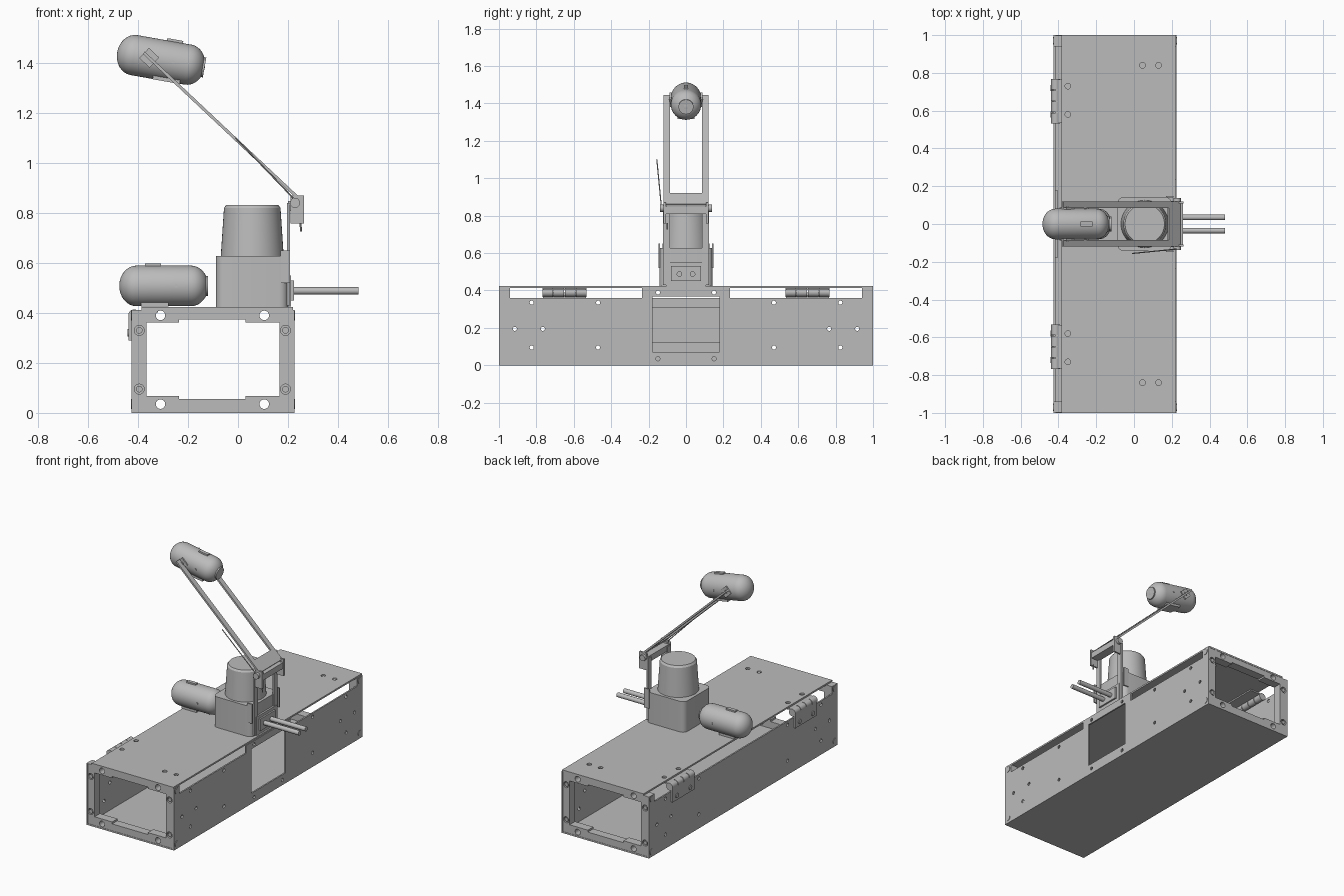
import bpy, bmesh
from math import radians, pi, cos, sin
from mathutils import Vector, Matrix

cube = bpy.data.objects.get("Cube")
if cube:
    bpy.data.objects.remove(cube)

grey = bpy.data.materials.new("plain grey")
grey.use_nodes = True
grey.diffuse_color = (0.5, 0.5, 0.5, 1)
grey.node_tree.nodes["Principled BSDF"].inputs["Base Color"].default_value = (0.5, 0.5, 0.5, 1)


def finish(name, bm, smooth=False):
    mesh = bpy.data.meshes.new(name)
    bmesh.ops.recalc_face_normals(bm, faces=bm.faces)
    bm.to_mesh(mesh)
    bm.free()
    mesh.materials.append(grey)
    ob = bpy.data.objects.new(name, mesh)
    bpy.context.collection.objects.link(ob)
    bpy.ops.object.select_all(action='DESELECT')
    bpy.context.view_layer.objects.active = ob
    ob.select_set(True)
    if smooth:
        bpy.ops.object.shade_smooth_by_angle(angle=radians(35))
    return ob


def add_box(bm, x, y, z):
    """Box from three (low, high) ranges."""
    mid = [(a + b) / 2 for a, b in (x, y, z)]
    size = [b - a for a, b in (x, y, z)]
    return bmesh.ops.create_cube(bm, size=1, matrix=Matrix.Translation(mid) @ Matrix.Diagonal((*size, 1)))


def add_rod(bm, a, b, r, r2=None, n=24):
    a, b = Vector(a), Vector(b)
    d = b - a
    m = Matrix.Translation((a + b) / 2) @ d.to_track_quat('Z', 'Y').to_matrix().to_4x4()
    bmesh.ops.create_cone(bm, cap_ends=True, segments=n, radius1=r,
                          radius2=r if r2 is None else r2, depth=d.length, matrix=m)


def box(name, x, y, z, bevel=0):
    bm = bmesh.new()
    add_box(bm, x, y, z)
    if bevel:
        edges = [e for e in bm.edges if abs((e.verts[0].co - e.verts[1].co).normalized().z) > 0.9]
        bmesh.ops.bevel(bm, geom=edges, offset=bevel, segments=5, affect='EDGES', profile=0.5)
    return finish(name, bm, bevel > 0)


def rod(name, a, b, r, r2=None, n=24):
    bm = bmesh.new()
    add_rod(bm, a, b, r, r2, n)
    return finish(name, bm, True)


def cut(ob, boxes=(), rods=()):
    """Subtract boxes, then rods, from a part."""
    for items, add in ((boxes, add_box), (rods, add_rod)):
        for item in items:
            bm = bmesh.new()
            add(bm, *item)
            tool = finish("cutter", bm)
            tool.hide_render = True
            mod = ob.modifiers.new("cut", 'BOOLEAN')
            mod.operation, mod.solver, mod.object = 'DIFFERENCE', 'EXACT', tool
            bpy.context.view_layer.objects.active = ob
            bpy.ops.object.modifier_apply(modifier=mod.name)
            bpy.data.objects.remove(tool)


L, R = -0.425, 0.225
SIDES = (-1, 1)

# Floor, lid and side walls of the long case
box("floor", (L, R), (-1, 1), (0, 0.01))
lid = box("lid", (-0.385, R - 0.005), (-1, 1), (0.412, 0.423))
cut(lid, rods=[((x, s * y, 0.3), (x, s * y, 0.5), 0.015, None, 16) for s in SIDES
               for x, y in ((-0.35, 0.73), (-0.35, 0.58), (0.045, 0.84), (0.13, 0.84))])

wall_holes = [(s * y, z) for s in SIDES for y, z in
              ((0.915, 0.195), (0.765, 0.195), (0.47, 0.335), (0.47, 0.095), (0.825, 0.335), (0.825, 0.095))]
centre_holes = [(s * 0.15, z) for s in SIDES for z in (0.39, 0.035)]
right_wall = box("right_wall", (R - 0.01, R), (-1, 1), (0.01, 0.412))
cut(right_wall,
    [((0.1, 0.3), (-0.94, -0.235), (0.36, 0.5)), ((0.1, 0.3), (0.235, 0.94), (0.36, 0.5)),
     ((0.1, 0.3), (-0.18, 0.18), (0.07, 0.367))],
    [((0.1, y, z), (0.3, y, z), 0.011, None, 16) for y, z in wall_holes + centre_holes])
left_wall = box("left_wall", (L, L + 0.01), (-1, 1), (0.01, 0.412))
cut(left_wall, [((-0.5, -0.3), (-0.94, 0.94), (0.36, 0.5))],
    [((-0.5, y, z), (-0.3, y, z), 0.011, None, 16) for y, z in wall_holes])
box("inner_plate", (L + 0.01, L + 0.02), (-0.18, 0.18), (0.12, 0.31))

# End frames with stepped openings, through holes and recessed screws
screws = [(x, z) for x in (-0.395, 0.19) for z in (0.095, 0.33)]
holes = [(x, z) for x in (-0.31, 0.105) for z in (0.035, 0.39)]
for s, label in ((-1, "front"), (1, "back")):
    ys = sorted((s * 0.94, s * 0.998))
    wide = sorted((s * 0.9, s * 1.1))
    frame = box(label + "_end_frame", (L + 0.01, R - 0.01), ys, (0.01, 0.412))
    cut(frame, [((-0.365, 0.165), wide, (0.068, 0.362)), ((-0.235, 0.03), wide, (0.055, 0.373))],
        [((x, s * 0.9, z), (x, s * 1.1, z), 0.019) for x, z in holes] +
        [((x, s * 0.98, z), (x, s * 1.1, z), 0.02) for x, z in screws])
    bm = bmesh.new()
    for x, z in screws:
        add_rod(bm, (x, s * 0.978, z), (x, s * 0.996, z), 0.013)
    for z in (0.035, 0.39):
        for x in (L, R):
            add_rod(bm, (x - 0.003, s * 0.97, z), (x + 0.003, s * 0.97, z), 0.02)
    finish(label + "_frame_screws", bm, True)

    # Hinge: knuckles, wall leaf and lid leaf
    bm = bmesh.new()
    for k in range(4):
        y = s * (0.532 + k * 0.06)
        add_rod(bm, (-0.415, y, 0.39), (-0.415, y + s * 0.056, 0.39), 0.024)
    add_box(bm, (-0.437, L), sorted((s * 0.535, s * 0.765)), (0.29, 0.39))
    add_box(bm, (-0.415, -0.32), sorted((s * 0.535, s * 0.765)), (0.402, 0.411))
    for y in (0.58, 0.72):
        add_rod(bm, (-0.442, s * y, 0.32), (-0.43, s * y, 0.32), 0.015)
    finish(label + "_hinge", bm, True)

# Sensor: rounded square base and tapering dome
box("sensor_base", (-0.088, 0.2), (-0.143, 0.143), (0.423, 0.628), 0.035)
bm = bmesh.new()
for z0, z1, r0, r1 in ((0.625, 0.82, 0.126, 0.113), (0.82, 0.832, 0.113, 0.104)):
    add_rod(bm, (0.057, 0, z0), (0.057, 0, z1), r0, r1, 48)
finish("sensor_dome", bm, True)

# Connector block and its pair of cables
box("connector_plate", (0.198, 0.212), (-0.105, 0.105), (0.425, 0.55))
box("connector", (0.21, 0.223), (-0.08, 0.08), (0.45, 0.53))
for s, label in ((-1, "front"), (1, "back")):
    rod(label + "_cable", (0.2, s * 0.035, 0.488), (0.482, s * 0.035, 0.488), 0.015)
    # Upright bracket, gusset and pivot cheek
    ys = sorted((s * 0.085, s * 0.122))
    box(label + "_upright", (0.195, 0.208), ys, (0.43, 0.84))
    box(label + "_gusset", (0.17, 0.208), sorted((s * 0.14, s * 0.148)), (0.52, 0.65))
    box(label + "_cheek", (0.21, 0.263), sorted((s * 0.108, s * 0.12)), (0.757, 0.87))
    rod(label + "_pivot", (0.228, s * 0.105, 0.84), (0.228, s * 0.138, 0.84), 0.02)
box("pivot_bar", (0.2, 0.26), (-0.11, 0.11), (0.808, 0.848))
rod("pivot_pin", (0.25, -0.1, 0.76), (0.252, -0.1, 0.725), 0.004, n=8)

# Tilted arm: two strips joined by a crossbar, with square end tabs
foot, tip = Vector((0.235, 0, 0.865)), Vector((-0.355, 0, 1.42))
run = tip - foot
tilt = Matrix.Translation(foot) @ run.to_track_quat('X', 'Z').to_matrix().to_4x4()
bm = bmesh.new()
add_box(bm, (-0.01, 0.075), (-0.12, 0.12), (-0.006, 0.006))
for s in SIDES:
    add_box(bm, (0, run.length + 0.03), sorted((s * 0.085, s * 0.12)), (-0.006, 0.006))
    add_box(bm, (run.length - 0.028, run.length + 0.028), sorted((s * 0.078, s * 0.087)), (-0.028, 0.028))
    add_rod(bm, (run.length, s * 0.075, 0), (run.length, s * 0.092, 0), 0.012)
bm.transform(tilt)
finish("arm", bm)
rod("antenna", (0.23, -0.132, 0.85), (-0.01, -0.156, 1.1), 0.003, n=8)


# Camera capsule with top clip, foot plate, lens ring and side buttons
def capsule(name, centre, pitch):
    place = Matrix.Translation(centre) @ Matrix.Rotation(pitch, 4, 'Y')
    bm = bmesh.new()
    half, cap, r, steps = 0.178, 0.068, 0.081, 8
    arc = [(half - cap + cap * sin(i * pi / 2 / steps), r * cos(i * pi / 2 / steps)) for i in range(steps + 1)]
    arc[-1] = (half, 0)
    profile = [(-x, y) for x, y in reversed(arc)] + arc
    verts = [bm.verts.new((x, 0, y)) for x, y in profile]
    edges = [bm.edges.new(pair) for pair in zip(verts, verts[1:])]
    bmesh.ops.spin(bm, geom=verts + edges, axis=(1, 0, 0), cent=(0, 0, 0), angle=2 * pi, steps=40)
    bmesh.ops.remove_doubles(bm, verts=bm.verts, dist=0.0005)
    bm.transform(place)
    finish(name + "_body", bm, True)
    bm = bmesh.new()
    add_box(bm, (-0.075, -0.01) if pitch == 0 else (0.01, 0.075), (-0.012, 0.012), (0.07, 0.09))
    add_box(bm, (-0.09, 0.02) if pitch == 0 else (-0.02, 0.09), (-0.045, 0.045), (-0.082, -0.066))
    add_rod(bm, (0.16, 0, 0), (0.177, 0, 0), 0.04)
    for s in SIDES:
        add_rod(bm, (0.05, s * 0.07, 0), (0.05, s * 0.084, 0), 0.007, None, 12)
    bm.transform(place)
    finish(name + "_fittings", bm, True)


capsule("upper_camera", (-0.308, 0, 1.412), radians(10))
capsule("lower_camera", (-0.297, 0, 0.508), 0)
